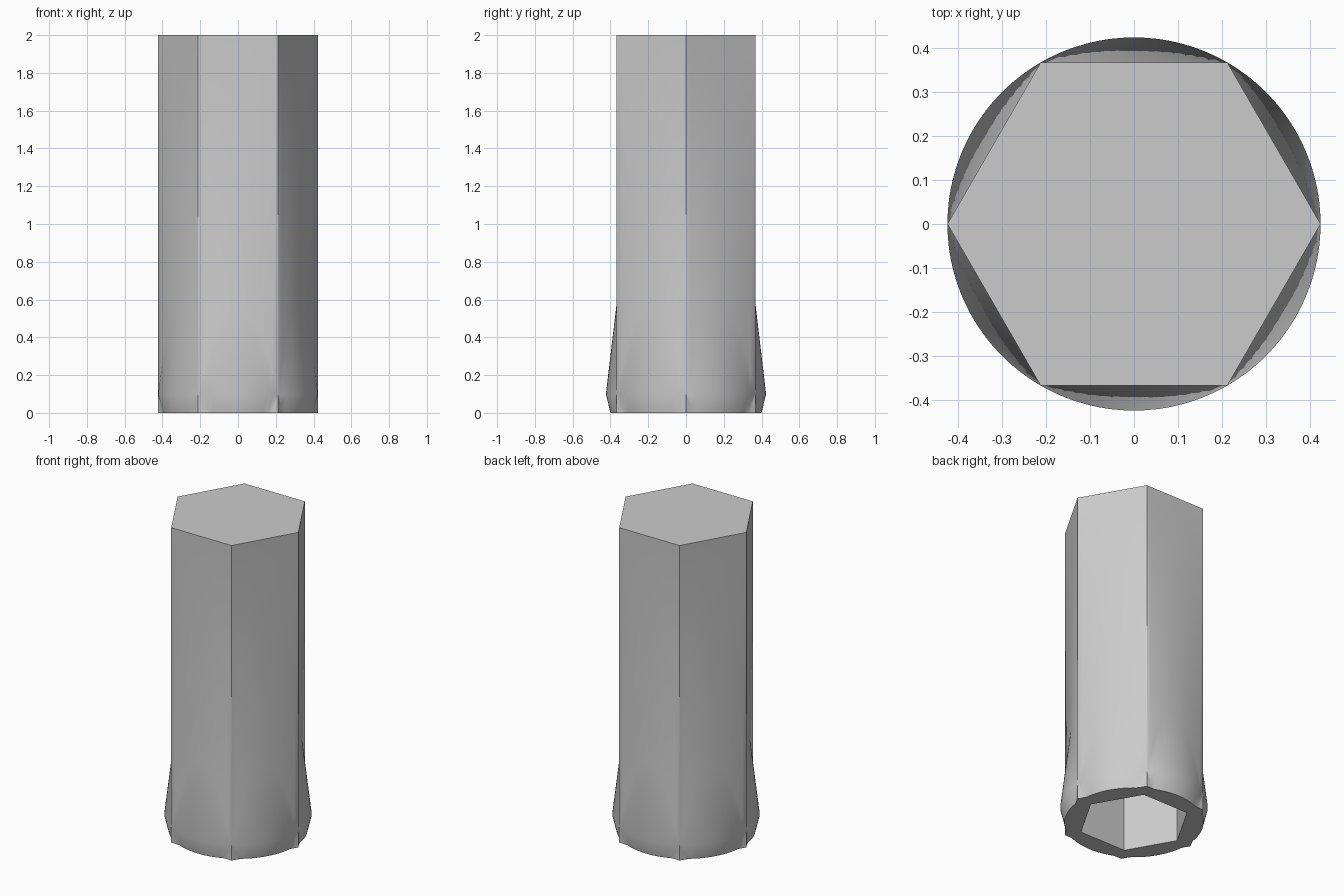
import bpy
import bmesh
from math import cos, pi, radians, tau

default = bpy.data.objects.get("Cube")
if default:
    bpy.data.objects.remove(default)

HEIGHT = 2.0
OUTER, BORE = 0.424, 0.324          # hexagon corner radii
BASE_R, COLLAR_Z, FLARE_TOP = 0.40, 0.1, 0.58
SIDE_STEPS = 16
COLUMNS = 6 * SIDE_STEPS
APOTHEM = OUTER * cos(pi / 6)


def hex_radius(angle, corner):
    """Distance from the axis to a hexagon with a corner on +x."""
    return corner * cos(pi / 6) / cos(angle % (pi / 3) - pi / 6)


def profile(angle):
    """Radius and height from the bore ceiling round to the top edge."""
    bore = hex_radius(angle, BORE)
    side = hex_radius(angle, OUTER)
    # Where the hexagon side meets the chamfer and the flared collar
    low = max(0, (side - BASE_R) / (OUTER - BASE_R)) * COLLAR_Z
    high = COLLAR_Z + (FLARE_TOP - COLLAR_Z) * (OUTER - side) / (OUTER - APOTHEM)
    foot = max(side, BASE_R)
    return [(bore, HEIGHT - 0.1), (bore, 0), (foot, 0), (foot, low),
            (OUTER, COLLAR_Z), (side, high), (side, HEIGHT)]


# Hollow hexagonal sleeve with a round flared collar at the open end
bm = bmesh.new()
columns = []
for i in range(COLUMNS):
    a = tau * i / COLUMNS
    u = (cos(a), cos(a - pi / 2))
    columns.append([bm.verts.new((r * u[0], r * u[1], z)) for r, z in profile(a)])

for i, here in enumerate(columns):
    after = columns[(i + 1) % COLUMNS]
    for j in range(len(here) - 1):
        bm.faces.new((here[j], after[j], after[j + 1], here[j + 1]))

# Bore ceiling and closed top
bm.faces.new([c[0] for c in columns])
bm.faces.new([c[-1] for c in columns])

bmesh.ops.remove_doubles(bm, verts=bm.verts, dist=0.0001)
bmesh.ops.recalc_face_normals(bm, faces=bm.faces)
mesh = bpy.data.meshes.new("hex_sleeve")
bm.to_mesh(mesh)
bm.free()
sleeve = bpy.data.objects.new("hex_sleeve", mesh)
bpy.context.collection.objects.link(sleeve)

# Plain grey material
grey = bpy.data.materials.new("light_grey")
grey.use_nodes = True
colour = (0.6, 0.6, 0.6, 1)
grey.diffuse_color = colour
grey.node_tree.nodes["Principled BSDF"].inputs["Base Color"].default_value = colour
mesh.materials.append(grey)

bpy.ops.object.select_all(action="DESELECT")
sleeve.select_set(True)
bpy.context.view_layer.objects.active = sleeve
bpy.ops.object.shade_smooth_by_angle(angle=radians(30))
